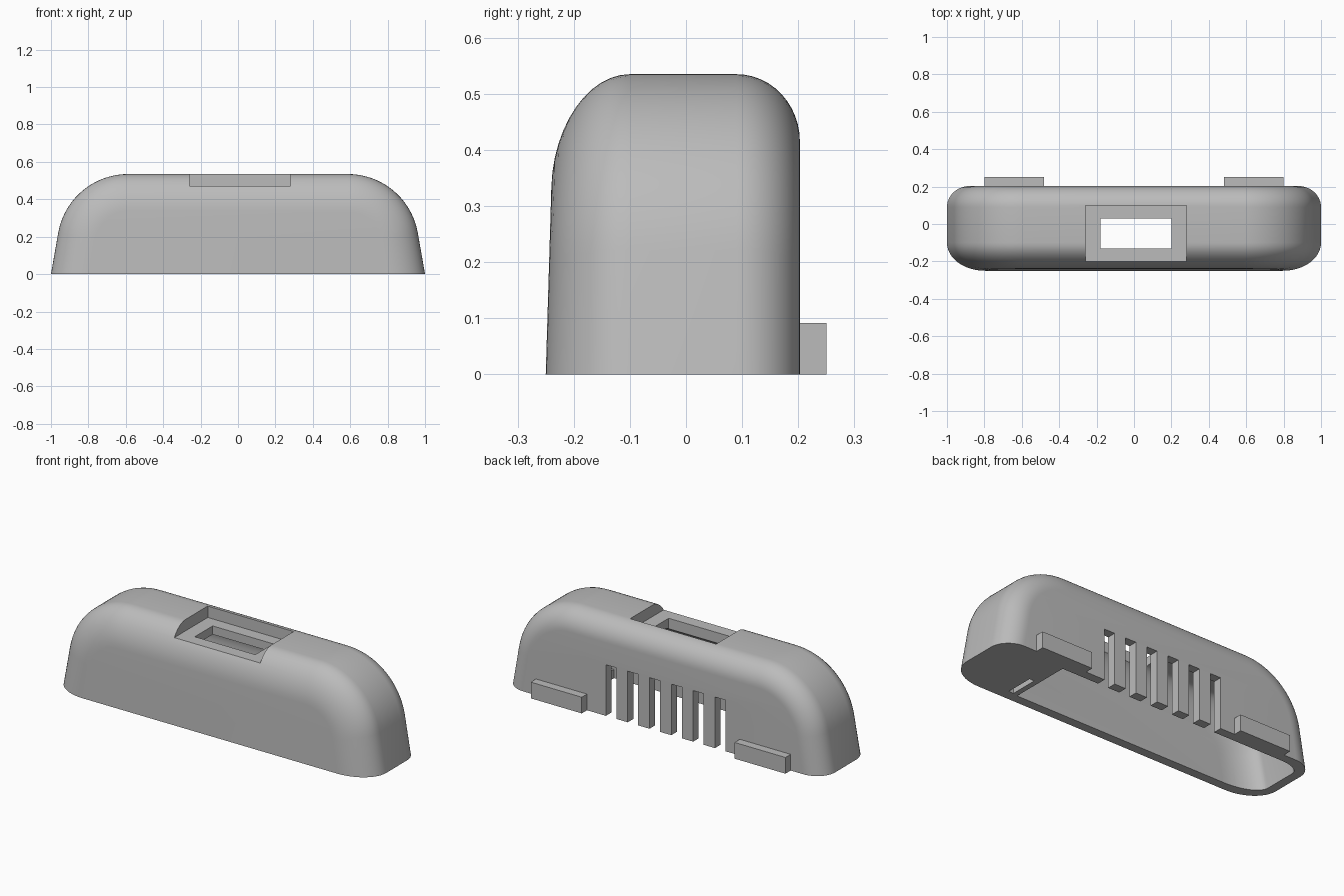
import bpy, bmesh
from math import sin, cos, tan, pi, radians

cube = bpy.data.objects.get("Cube")
if cube:
    bpy.data.objects.remove(cube, do_unlink=True)

grey = bpy.data.materials.new("mid grey")
grey.use_nodes = True
colour = (0.5, 0.5, 0.5, 1)
grey.diffuse_color = colour
grey.node_tree.nodes["Principled BSDF"].inputs["Base Color"].default_value = colour


def finish(name, bm):
    bmesh.ops.recalc_face_normals(bm, faces=bm.faces)
    mesh = bpy.data.meshes.new(name)
    bm.to_mesh(mesh)
    bm.free()
    mesh.materials.append(grey)
    obj = bpy.data.objects.new(name, mesh)
    bpy.context.collection.objects.link(obj)
    return obj


def box(name, x, y, z, round_bottom=0):
    bm = bmesh.new()
    bmesh.ops.create_cube(bm, size=1)
    for v in bm.verts:
        v.co = [r[0] if c < 0 else r[1] for c, r in zip(v.co, (x, y, z))]
    if round_bottom:
        edges = [e for e in bm.edges if all(v.co.z == z[0] for v in e.verts)
                 and e.verts[0].co.x == e.verts[1].co.x]
        bmesh.ops.bevel(bm, geom=edges, offset=round_bottom, segments=6,
                        profile=0.5, affect='EDGES')
    return finish(name, bm)


def arch(inset, foot, steps=20):
    """Half outline leaning in at the side, rounding onto a flat top, mirrored."""
    lean = radians(10)
    half = [(1 - inset / cos(lean) - foot * tan(lean), foot)]
    for i in range(steps + 1):
        a = lean + (pi / 2 - lean) * i / steps
        half.append((0.587 + (0.38 - inset) * cos(a), 0.155 + (0.38 - inset) * sin(a)))
    return half + [(-x, z) for x, z in reversed(half)]


def dome(name, wall=0, foot=0, squash=1, steps=12):
    """Arches lofted from front to back with elliptical edge rounding."""
    bm = bmesh.new()
    stations = []
    for i in range(steps, -1, -1):
        t = pi / 2 * i / steps
        stations.append((-0.1 - (0.15 - wall) * sin(t), 0.2 * (1 - cos(t)), sin(t)))
    for i in range(steps + 1):
        t = pi / 2 * i / steps
        stations.append((0.09 + (0.113 - wall) * sin(t), 0.12 * (1 - cos(t)), 0))
    rings = []
    for y, inset, slope in stations:
        rings.append([bm.verts.new((x, y + 0.03 * slope * max(z, 0), z * squash))
                      for x, z in arch(inset + wall, foot)])
    n = len(rings[0])
    for a, b in zip(rings, rings[1:]):
        for i in range(n):
            j = (i + 1) % n
            bm.faces.new((a[i], a[j], b[j], b[i]))
    bm.faces.new(rings[0])
    bm.faces.new(rings[-1])
    return finish(name, bm)


def cut(target, cutter):
    mod = target.modifiers.new("cut", 'BOOLEAN')
    mod.operation = 'DIFFERENCE'
    mod.solver = 'EXACT'
    mod.object = cutter
    bpy.context.view_layer.objects.active = target
    bpy.ops.object.modifier_apply(modifier=mod.name)
    bpy.data.objects.remove(cutter, do_unlink=True)


# Hollow housing, with a floor left at one end
housing = dome("housing")
cavity = dome("cavity", wall=0.05, foot=-0.1, squash=0.87)
cut(cavity, box("end_floor", (0.59, 1.2), (-0.4, 0.4), (-0.3, 0.05)))
cut(housing, cavity)

# Top recess and the window through it
cut(housing, box("recess", (-0.26, 0.28), (-0.4, 0.1), (0.47, 0.7), 0.04))
cut(housing, box("window", (-0.18, 0.2), (-0.13, 0.03), (0.35, 0.6)))

# Comb of open slots along the back wall
for i in range(6):
    x = -0.357 + 0.137 * i
    cut(housing, box("slot", (x - 0.033, x + 0.033), (0.1, 0.3), (-0.1, 0.29)))

# Narrow slit in the end floor
cut(housing, box("slit", (0.62, 0.65), (-0.19, -0.03), (-0.1, 0.1)))

# Mounting tabs on the back
for side, s in (("left", 1), ("right", -1)):
    box(side + "_tab", sorted((0.48 * s, 0.8 * s)), (0.18, 0.25), (0, 0.092))

bpy.ops.object.select_all(action='DESELECT')
housing.select_set(True)
bpy.context.view_layer.objects.active = housing
bpy.ops.object.shade_smooth_by_angle(angle=radians(30))
